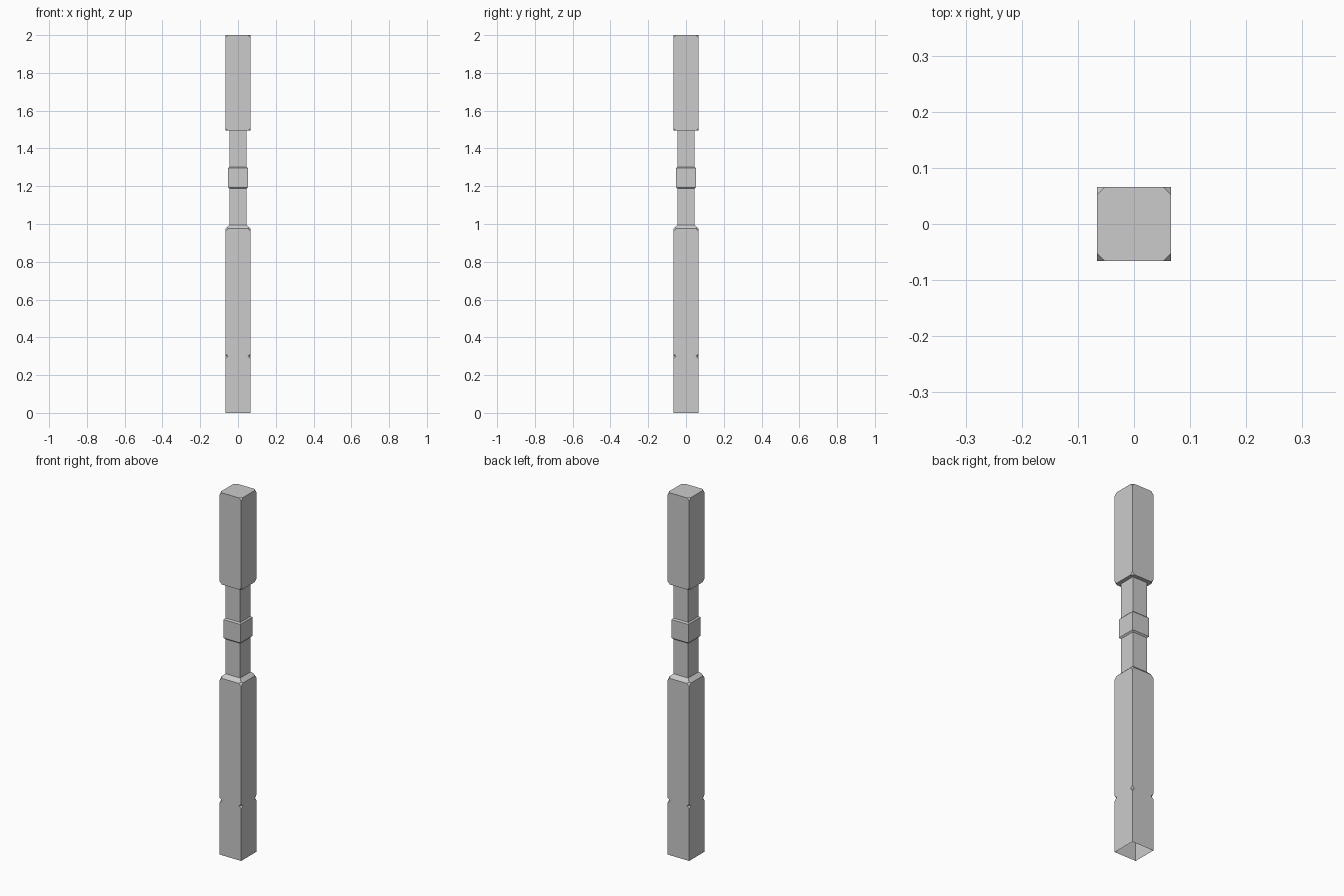
import bpy
import bmesh

if "Cube" in bpy.data.objects:
    bpy.data.objects.remove(bpy.data.objects["Cube"])


def square_part(name, profile, chipped=(), cap_top=False, chip=0.014):
    """Stack square rings given as (half width, z); chip the corners of some rings."""
    bm = bmesh.new()
    rings = []
    for h, z in profile:
        rings.append([bm.verts.new((sx * h, sy * h, z))
                      for sx, sy in ((-1, -1), (1, -1), (1, 1), (-1, 1))])
    for a, b in zip(rings, rings[1:]):
        for i in range(4):
            j = (i + 1) % 4
            bm.faces.new((a[i], a[j], b[j], b[i]))
    if cap_top:
        bm.faces.new(rings[-1])

    # Cut each chipped corner, then fold the new face inward across its sides
    corners = [v for r in chipped for v in rings[r]]
    if corners:
        levels = [profile[r] for r in chipped]
        result = bmesh.ops.bevel(bm, geom=corners, offset=chip, offset_type='OFFSET',
                                 segments=1, profile=0.5, affect='VERTICES',
                                 clamp_overlap=False)
        for face in [f for f in result['faces'] if len(f.verts) == 4]:
            for h, z in levels:
                pair = [v for v in face.verts if abs(v.co.z - z) < 1e-4
                        and abs(max(abs(v.co.x), abs(v.co.y)) - h) < 1e-4
                        and abs(abs(v.co.x) - abs(v.co.y)) > 1e-3]
                if len(pair) == 2:
                    bmesh.ops.connect_verts(bm, verts=pair)
                    break

    bm.normal_update()
    mesh = bpy.data.meshes.new(name)
    bm.to_mesh(mesh)
    bm.free()
    obj = bpy.data.objects.new(name, mesh)
    bpy.context.collection.objects.link(obj)
    return obj


W = 0.066   # half width of the thick blocks
N = 0.045   # half width of the neck

# Lower post: open underneath, nicked edges at 0.3, sloped shoulder on top
square_part("lower_post", [(W, 0), (W, 0.3), (W, 0.976), (N, 0.996)], chipped=(1, 2))

# Slim neck between the two blocks
square_part("neck", [(N, 0.996), (N, 1.494)])

# Collar around the neck with small sloped edges
square_part("collar", [(N, 1.187), (0.052, 1.194), (0.052, 1.296), (N, 1.303)])

# Upper post with chipped corners at both ends
square_part("upper_post", [(N, 1.494), (W, 1.494), (W, 2.0), (N, 2.0)],
            chipped=(1, 2), cap_top=True)
